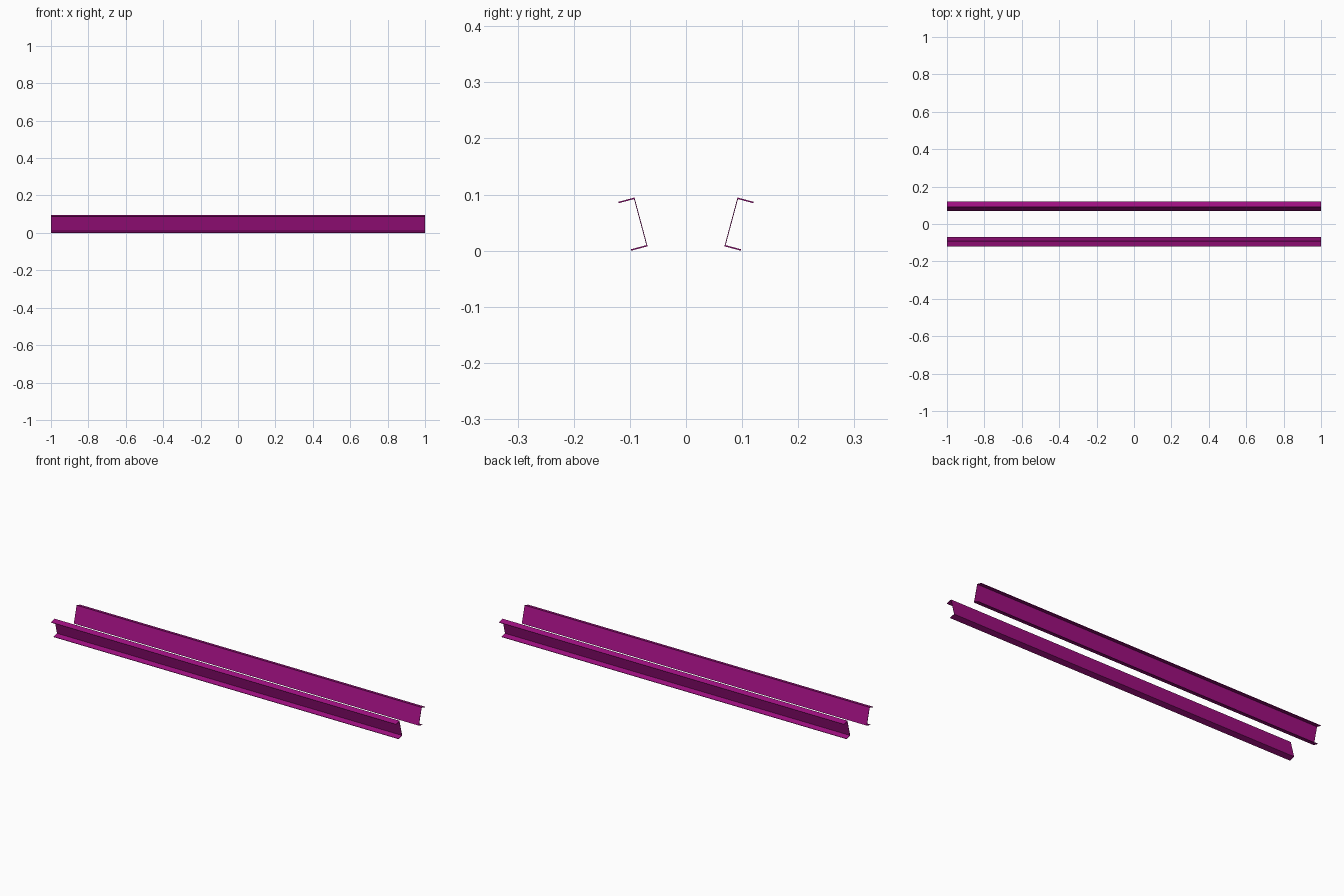
import bpy, bmesh
from math import radians, sin, cos

if "Cube" in bpy.data.objects:
    bpy.data.objects.remove(bpy.data.objects["Cube"])

LENGTH, HEIGHT, WIDTH = 2.0, 0.09, 0.03
WEB, FLANGE = 0.0015, 0.0025
TILT = radians(15)

mat = bpy.data.materials.new("magenta_paint")
mat.diffuse_color = (0.35, 0.005, 0.22, 1)
mat.use_nodes = True
mat.node_tree.nodes["Principled BSDF"].inputs["Base Color"].default_value = mat.diffuse_color

# C-shaped section: web at u = 0, flanges pointing outward
SECTION = [(0, 0), (WIDTH, 0), (WIDTH, FLANGE), (WEB, FLANGE),
           (WEB, HEIGHT - FLANGE), (WIDTH, HEIGHT - FLANGE),
           (WIDTH, HEIGHT), (0, HEIGHT)]


def channel(name, side):
    """Extrude the tilted section along x; side is +1 or -1 in y."""
    bm = bmesh.new()
    verts = []
    for u, v in SECTION:
        y = 0.0685 + u * cos(TILT) + v * sin(TILT)
        z = WIDTH * sin(TILT) - u * sin(TILT) + v * cos(TILT)
        verts.append(bm.verts.new((-LENGTH / 2, side * y, z)))
    face = bm.faces.new(verts)
    res = bmesh.ops.extrude_face_region(bm, geom=[face], use_keep_orig=True)
    moved = [g for g in res["geom"] if isinstance(g, bmesh.types.BMVert)]
    bmesh.ops.translate(bm, verts=moved, vec=(LENGTH, 0, 0))
    bmesh.ops.recalc_face_normals(bm, faces=bm.faces)
    me = bpy.data.meshes.new(name)
    bm.to_mesh(me)
    bm.free()
    me.materials.append(mat)
    ob = bpy.data.objects.new(name, me)
    bpy.context.collection.objects.link(ob)


# Mirrored pair of channel rails
channel("front_channel_rail", -1)
channel("back_channel_rail", 1)
